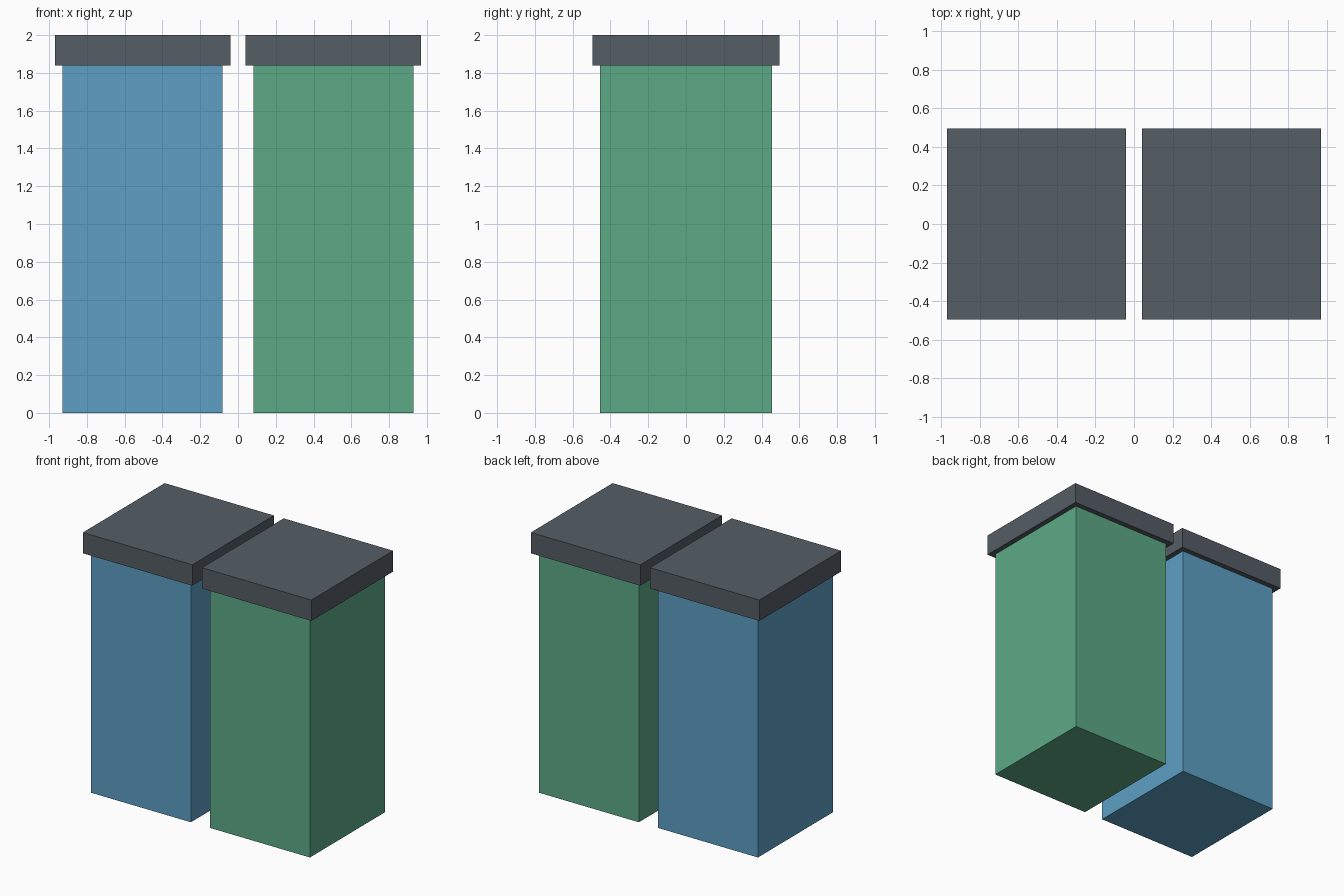
import bpy

if "Cube" in bpy.data.objects:
    bpy.data.objects.remove(bpy.data.objects["Cube"])


def material(name, color):
    mat = bpy.data.materials.new(name)
    mat.diffuse_color = (*color, 1)
    mat.use_nodes = True
    mat.node_tree.nodes["Principled BSDF"].inputs["Base Color"].default_value = mat.diffuse_color
    return mat


def box(name, center, size, mat):
    bpy.ops.mesh.primitive_cube_add(size=1, location=center)
    obj = bpy.context.object
    obj.name = name
    obj.scale = size
    bpy.ops.object.transform_apply(location=False, rotation=False, scale=True)
    obj.data.materials.append(mat)
    return obj


blue = material("blue", (0.11, 0.35, 0.55))
green = material("green", (0.11, 0.40, 0.24))
dark = material("dark_grey", (0.09, 0.11, 0.13))

BODY_TOP, TOP = 1.84, 2.0

# Two bins side by side, each a body with an overhanging lid
for side, x, mat in (("left", -0.505, blue), ("right", 0.505, green)):
    box(side + "_bin_body", (x, 0, BODY_TOP / 2), (0.848, 0.91, BODY_TOP), mat)
    box(side + "_bin_lid", (x, 0, (BODY_TOP + TOP) / 2),
        (0.928, 0.99, TOP - BODY_TOP), dark)
